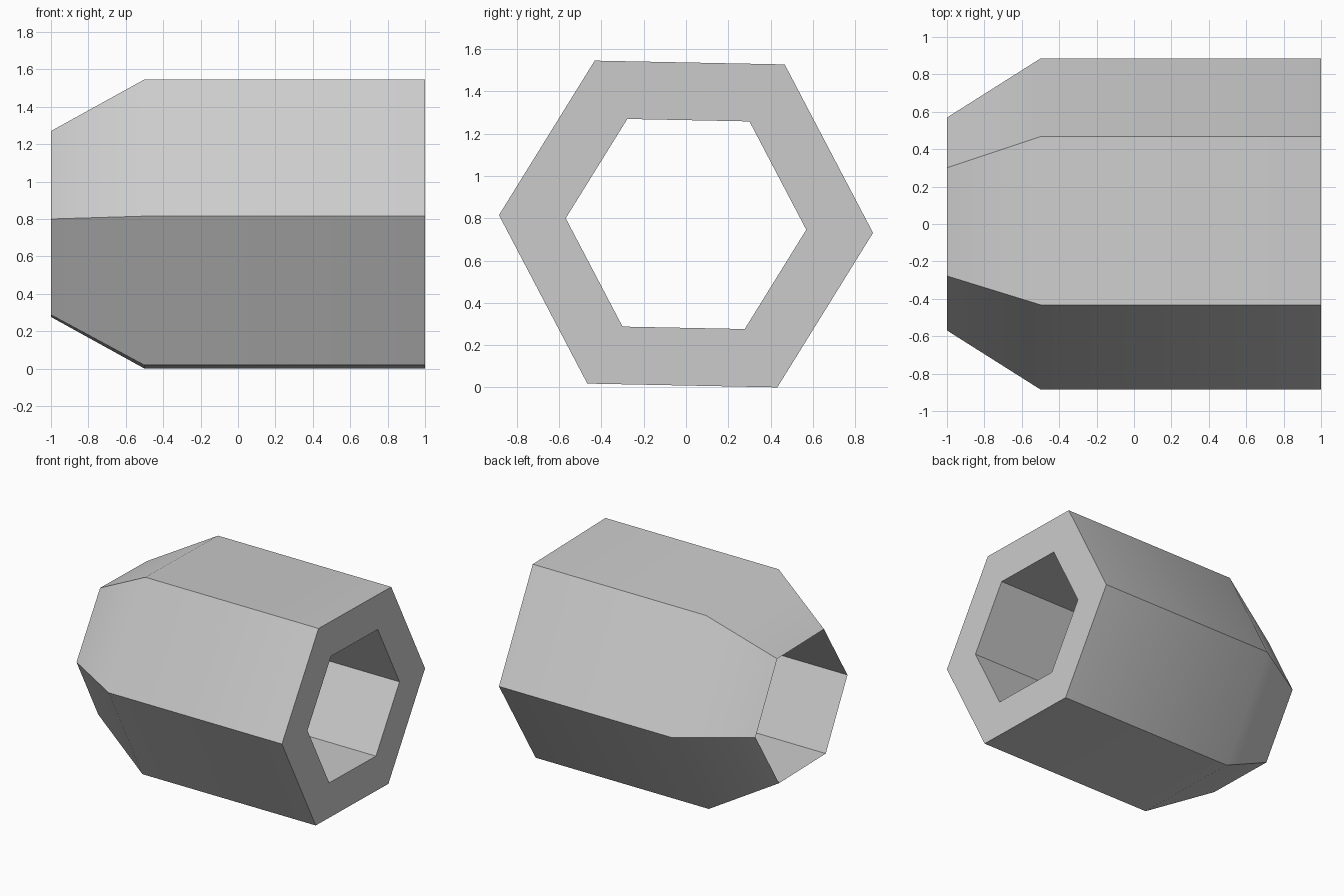
import bpy, bmesh, math

cube = bpy.data.objects.get("Cube")
if cube:
    bpy.data.objects.remove(cube, do_unlink=True)

CENTRE_Z = 0.773
BORE_SCALE = 0.643

# Slightly turned hexagon in the y-z plane: half the corners, the rest mirrored through the axis
half = [(0.885, -0.042), (0.467, 0.755), (-0.432, 0.773)]
hexagon = half + [(-y, -z) for y, z in half]

# Lengthwise section of the sleeve: (x, scale), outside then back through the bore
section = [(1, 1), (-0.5, 1), (-1, BORE_SCALE), (1, BORE_SCALE)]

bm = bmesh.new()
rings = [[bm.verts.new((x, y * s, CENTRE_Z + z * s)) for y, z in hexagon]
         for x, s in section]
for i, ring in enumerate(rings):
    following = rings[(i + 1) % len(rings)]
    for j in range(len(hexagon)):
        k = (j + 1) % len(hexagon)
        bm.faces.new((ring[j], ring[k], following[k], following[j]))
bmesh.ops.recalc_face_normals(bm, faces=bm.faces)

mesh = bpy.data.meshes.new("hex_sleeve")
bm.to_mesh(mesh)
bm.free()
sleeve = bpy.data.objects.new("hex_sleeve", mesh)
bpy.context.collection.objects.link(sleeve)

# Single plain grey
grey = bpy.data.materials.new("light_grey")
grey.use_nodes = True
colour = (0.6, 0.6, 0.6, 1)
grey.diffuse_color = colour
grey.node_tree.nodes["Principled BSDF"].inputs["Base Color"].default_value = colour
mesh.materials.append(grey)

# Soft transition into the taper, crisp hexagon corners
bpy.context.view_layer.objects.active = sleeve
sleeve.select_set(True)
bpy.ops.object.shade_smooth_by_angle(angle=math.radians(32))
